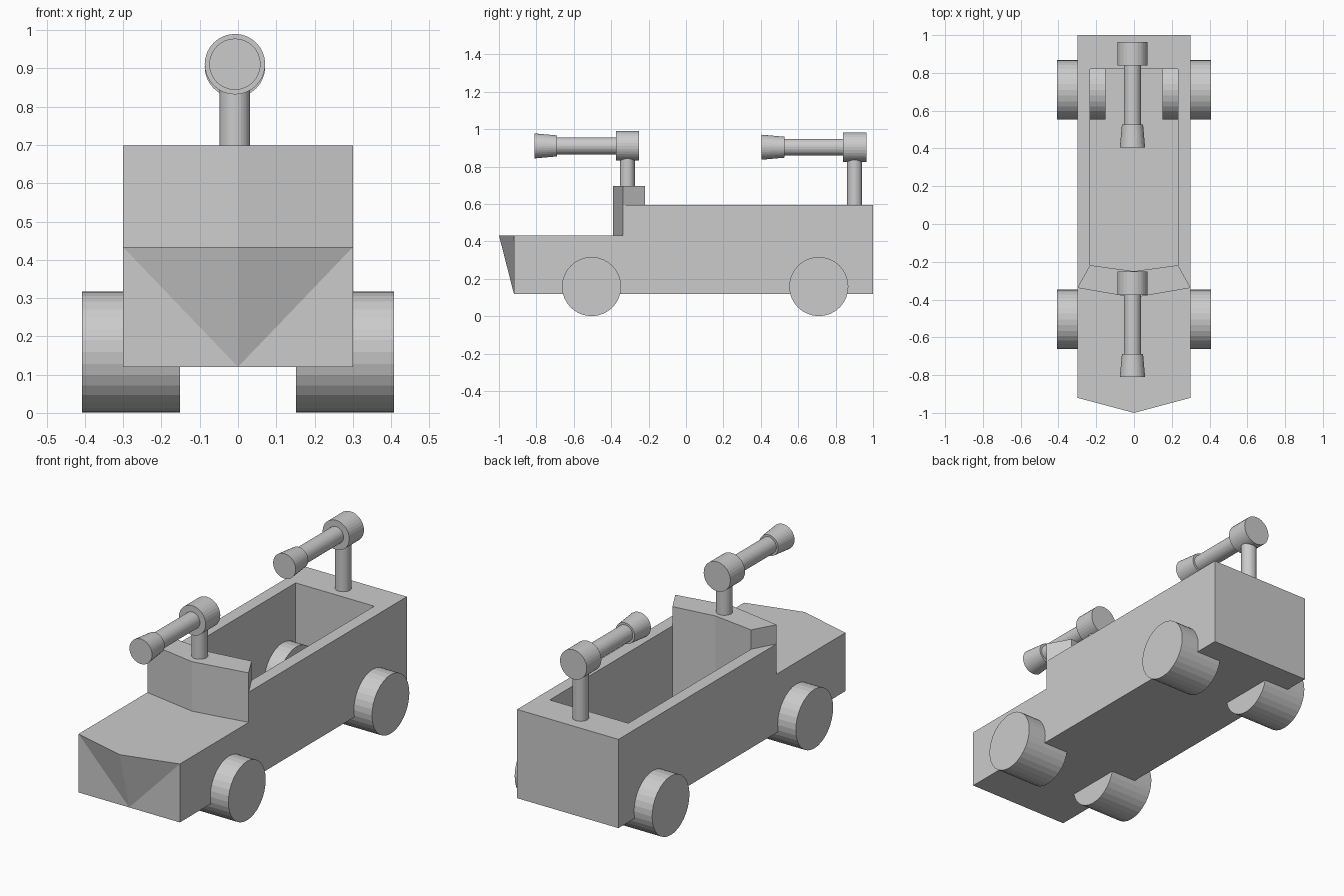
import bpy, bmesh
from math import pi

if "Cube" in bpy.data.objects:
    bpy.data.objects.remove(bpy.data.objects["Cube"])


def finish(name, bm, mirror=False):
    bmesh.ops.recalc_face_normals(bm, faces=bm.faces)
    mesh = bpy.data.meshes.new(name)
    bm.to_mesh(mesh)
    bm.free()
    ob = bpy.data.objects.new(name, mesh)
    bpy.context.collection.objects.link(ob)
    if mirror:
        ob.modifiers.new("Mirror", 'MIRROR').merge_threshold = 0.0005
    return ob


def cylinder(name, loc, r_low, length, axis='Z', r_high=None, mirror=False):
    """Flat-faced cylinder or cone centred on loc, along the given axis."""
    bm = bmesh.new()
    bmesh.ops.create_cone(bm, cap_ends=True, segments=32, radius1=r_low,
                          radius2=r_low if r_high is None else r_high, depth=length)
    ob_rot = {'X': (0, pi / 2, 0), 'Y': (-pi / 2, 0, 0), 'Z': (0, 0, 0)}[axis]
    from mathutils import Euler, Matrix
    m = Matrix.Translation(loc) @ Euler(ob_rot).to_matrix().to_4x4()
    bmesh.ops.transform(bm, matrix=m, verts=bm.verts)
    return finish(name, bm, mirror)


# Hull: one half, mirrored. Letters name the corners.
BOT, HOOD, RIM, TOP, FLOOR = 0.12, 0.433, 0.595, 0.698, 0.14
W, IN = 0.3, 0.233
corners = {
    # nose and underside
    'A': (0, -1, HOOD), 'B': (W, -0.92, HOOD), 'C': (W, -0.92, BOT), 'D': (0, -0.92, BOT),
    # front shield
    'E': (0, -0.39, HOOD), 'F': (W, -0.338, HOOD), 'G': (0, -0.39, TOP), 'H': (W, -0.338, TOP),
    'I': (IN, -0.218, TOP), 'J': (0, -0.25, TOP),
    # rim of the open bed
    'K': (W, -0.338, RIM), 'L': (IN, -0.218, RIM), 'M': (IN, 0.82, RIM),
    'N': (W, 1, RIM), 'P': (0, 1, RIM), 'Q': (0, 0.82, RIM),
    # bed floor
    'R': (IN, -0.218, FLOOR), 'S': (IN, 0.82, FLOOR), 'T': (0, 0.82, FLOOR), 'U': (0, -0.25, FLOOR),
    # tail underside
    'V': (W, 1, BOT), 'X': (0, 1, BOT),
}
faces = ("ABFE ABD BCD EFKHG GHIJ HKLI JILRU KNML QMNP "
         "URST LMSR MQTS BCVNKF NVXP DCVX").split()
bm = bmesh.new()
verts = {k: bm.verts.new(p) for k, p in corners.items()}
for f in faces:
    bm.faces.new([verts[k] for k in f])
finish("hull", bm, mirror=True)

# Wheels, mirrored in pairs
for name, y in (("front_wheels", -0.505), ("rear_wheels", 0.71)):
    cylinder(name, (0.279, y, 0.159), 0.158, 0.256, 'X', mirror=True)

# Two swivelling guns: post, round head, barrel and flared muzzle
for name, y, base, z in (("front_gun", -0.313, TOP, 0.911), ("rear_gun", 0.902, RIM, 0.904)):
    x = -0.008
    cylinder(name + "_post", (x, y, (base + z - 0.05) / 2), 0.04, z - 0.05 - base)
    cylinder(name + "_head", (x, y, z), 0.079, 0.124, 'Y')
    cylinder(name + "_barrel", (x, y - 0.22, z), 0.045, 0.34, 'Y')
    cylinder(name + "_muzzle", (x, y - 0.437, z), 0.067, 0.122, 'Y', r_high=0.056)
